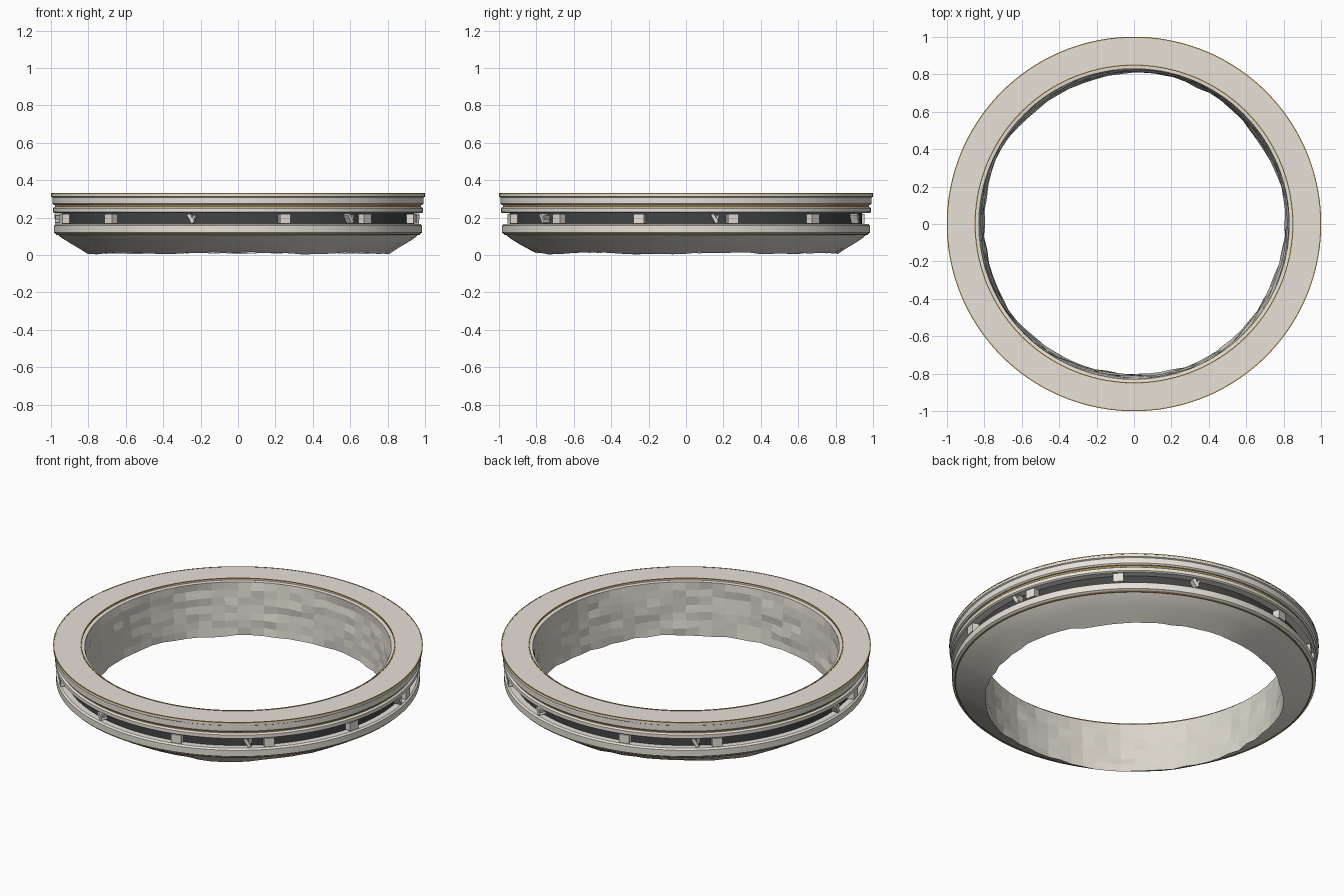
import bpy, bmesh, math, random
from mathutils import Matrix, Vector

random.seed(4)
if "Cube" in bpy.data.objects:
    bpy.data.objects.remove(bpy.data.objects["Cube"], do_unlink=True)


def material(name, rgb):
    m = bpy.data.materials.new(name)
    m.use_nodes = True
    m.diffuse_color = (*rgb, 1)
    m.node_tree.nodes["Principled BSDF"].inputs["Base Color"].default_value = (*rgb, 1)
    return m


STONE = material("pale warm grey", (0.80, 0.76, 0.69))
WALL = material("warm grey", (0.70, 0.67, 0.60))
DARK = material("dark grey green", (0.055, 0.06, 0.058))
GOLD = material("old gold", (0.45, 0.29, 0.08))


def finish(bm, name, mat, smooth=True):
    bmesh.ops.recalc_face_normals(bm, faces=bm.faces)
    mesh = bpy.data.meshes.new(name)
    bm.to_mesh(mesh)
    bm.free()
    mesh.materials.append(mat)
    ob = bpy.data.objects.new(name, mesh)
    bpy.context.collection.objects.link(ob)
    if smooth:
        bpy.ops.object.select_all(action='DESELECT')
        ob.select_set(True)
        bpy.context.view_layer.objects.active = ob
        bpy.ops.object.shade_smooth_by_angle(angle=math.radians(25))
    return ob


def lathe(name, profile, mat, closed=True, steps=144, smooth=True, jitter=None):
    """Revolve a (radius, height) profile about the z axis."""
    bm = bmesh.new()
    rings = []
    for i in range(steps):
        a = math.tau * i / steps
        ring = []
        for j, (r, z) in enumerate(profile):
            if jitter:
                r, z = jitter(j, r, z, a)
            ring.append(bm.verts.new((r * math.cos(a), r * math.sin(a), z)))
        rings.append(ring)
    n = len(profile)
    for i in range(steps):
        a, b = rings[i], rings[(i + 1) % steps]
        for j in range(n if closed else n - 1):
            k = (j + 1) % n
            bm.faces.new((a[j], b[j], b[k], a[k]))
    return finish(bm, name, mat, smooth)


# Stacked outer shell: top rim, middle band, lower band
lathe("top_rim", [(0.83, 0.318), (0.85, 0.32), (0.85, 0.33), (1.0, 0.33),
                  (1.0, 0.312), (0.993, 0.308), (0.993, 0.275), (0.985, 0.268),
                  (0.85, 0.268)], STONE)
lathe("middle_band", [(0.86, 0.257), (0.98, 0.257), (0.99, 0.25), (0.99, 0.23),
                      (0.982, 0.224), (0.86, 0.224)], STONE)
lathe("lower_band", [(0.86, 0.165), (0.975, 0.165), (0.985, 0.157), (0.985, 0.12),
                     (0.968, 0.11), (0.86, 0.11)], STONE)

# Dark drum seen in the open gap, gold collar between the upper bands
lathe("recess_wall", [(0.94, 0.16), (0.94, 0.23)], DARK, closed=False)
lathe("gold_collar", [(0.978, 0.255), (0.978, 0.27)], GOLD, closed=False)

# Thin gold trim lines
for name, r, z in (("inner_trim", 0.85, 0.33), ("outer_trim", 0.998, 0.3285),
                   ("lower_trim", 0.969, 0.11)):
    h, w = 0.0025, 0.003
    lathe(name, [(r - w, z - h), (r + w, z - h), (r + w, z + h), (r - w, z + h)], GOLD)


# Rough faceted inner wall with a wavy foot
def rough(j, r, z, a):
    if j == 0:
        return r, z
    r += 0.005 * math.sin(5 * a + 1) + random.uniform(-0.006, 0.006)
    if j == ROWS:
        return r, z + 0.004 * math.sin(7 * a) + random.uniform(-0.004, 0.004)
    return r, z + random.uniform(-0.006, 0.006)


ROWS = 7
COLUMNS = 72
wall = [(0.83 - 0.025 * j / ROWS, 0.318 - 0.308 * j / ROWS) for j in range(ROWS + 1)]
inner = lathe("inner_wall", wall, WALL, closed=False, steps=COLUMNS, smooth=False, jitter=rough)

# Sloping underside joining the wavy foot to the lower band
foot = [inner.data.vertices[i * (ROWS + 1) + ROWS].co.copy() for i in range(COLUMNS)]
bm = bmesh.new()
rows = []
for p in foot:
    d = Vector((p.x, p.y, 0)).normalized()
    r0 = math.hypot(p.x, p.y)
    row = [bm.verts.new(p)]
    for t, z in ((0.3, 0.036), (0.6, 0.064), (0.85, 0.09), (1.0, 0.11)):
        row.append(bm.verts.new(d * (r0 + (0.966 - r0) * t) + Vector((0, 0, z))))
    rows.append(row)
for a, b in zip(rows, rows[1:] + rows[:1]):
    for j in range(4):
        bm.faces.new((a[j], a[j + 1], b[j + 1], b[j]))
finish(bm, "underside", WALL)


# Small blocks and tilted slivers bridging the gap
def block(name, degrees, size, tilt=0):
    bm = bmesh.new()
    m = (Matrix.Rotation(math.radians(degrees), 4, 'Z') @ Matrix.Translation((0.955, 0, 0.195))
         @ Matrix.Rotation(math.radians(tilt), 4, 'X') @ Matrix.Diagonal((*size, 1)))
    bmesh.ops.create_cube(bm, size=1, matrix=m)
    finish(bm, name, STONE, smooth=False)


for deg in range(15, 360, 30):
    if deg not in (75, 165, 255):
        block(f"gap_block_{deg}", deg, (0.05, 0.058, 0.05))
for deg in (9, 70, 128, 182, 255, 308):
    block(f"gap_sliver_{deg}", deg, (0.05, 0.018, 0.052), 30)
    block(f"gap_splinter_{deg}", deg + 0.8, (0.045, 0.01, 0.04), -25)
